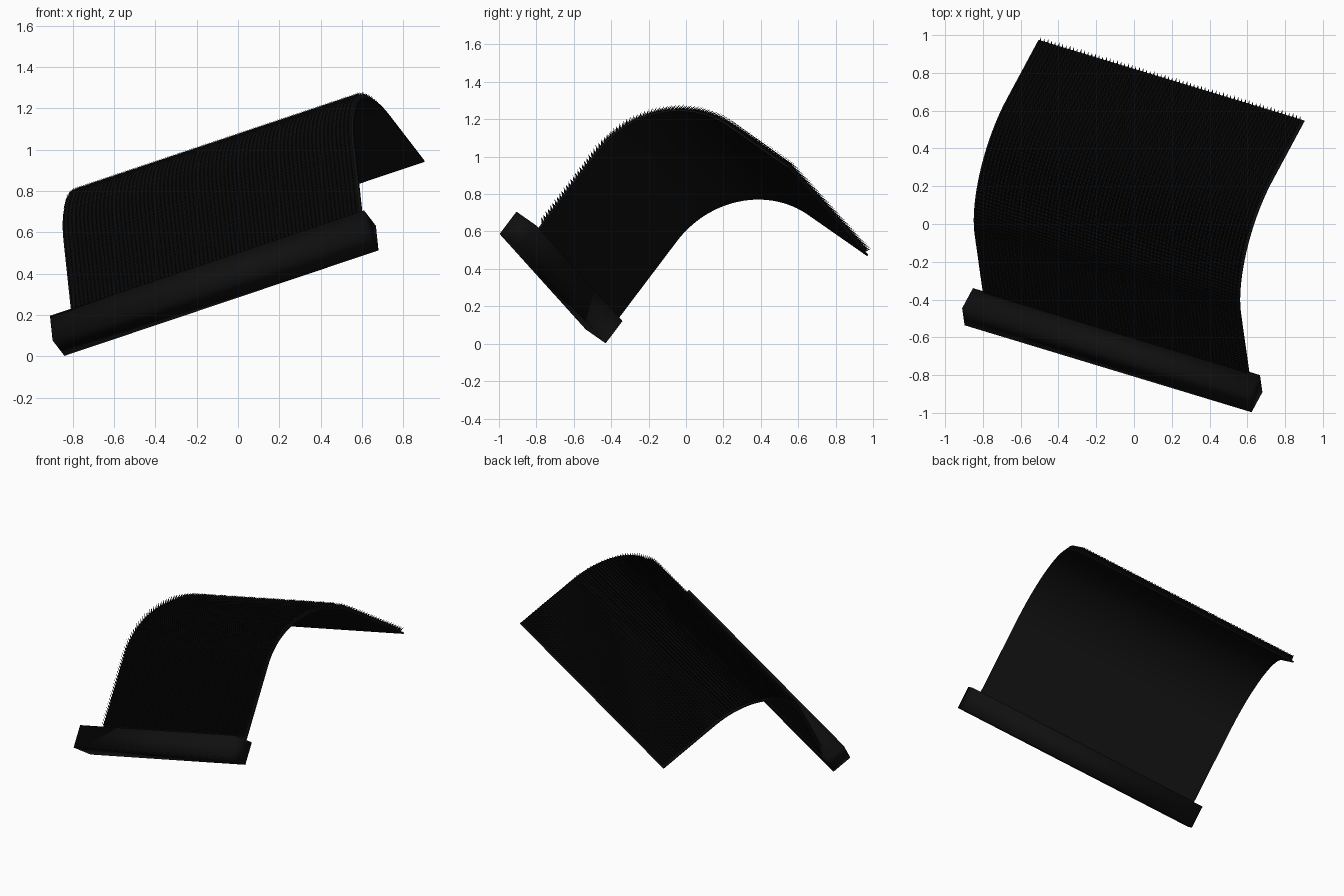
import bpy, bmesh, math
from mathutils import Vector, Matrix

if "Cube" in bpy.data.objects:
    bpy.data.objects.remove(bpy.data.objects["Cube"])

# Tilted frame: local X along the bar, Y across (q), Z along the strip start (p)
u = Vector((0.911, -0.276, 0.306)).normalized()
p = Vector((-0.09, 0.60, 0.79))
p = (p - u * p.dot(u)).normalized()
q = p.cross(u).normalized()
origin = Vector((-0.115, -0.668, 0.354))
frame = Matrix((u, q, p)).transposed().to_4x4()
frame.translation = origin

black = bpy.data.materials.new("black")
black.diffuse_color = (0.005, 0.005, 0.005, 1)
black.use_nodes = True
black.node_tree.nodes["Principled BSDF"].inputs["Base Color"].default_value = black.diffuse_color

HALF = 0.772           # half width of the strip
RISE, RADIUS, RUN = 0.515, 0.518, 0.422
ARC = RADIUS * math.pi / 2
LENGTH = RISE + ARC + RUN
BASE, HEIGHT = 0.010, 0.044   # backing thickness, total height with bristles
ROWS, COLS = 85, 72


def path(s, h):
    """Point at arc length s, offset h to the outer side, as (q, p)."""
    y0, z0 = 0.071, 0.074
    if s < RISE:
        return (y0 - h, z0 + s)
    if s < RISE + ARC:
        a = (s - RISE) / RADIUS
        r = RADIUS + h
        return (y0 + RADIUS - r * math.cos(a), z0 + RISE + r * math.sin(a))
    return (y0 + RADIUS + s - RISE - ARC, z0 + RISE + RADIUS + h)


def finish(name, bm, smooth):
    bmesh.ops.recalc_face_normals(bm, faces=bm.faces)
    me = bpy.data.meshes.new(name)
    bm.to_mesh(me)
    bm.free()
    ob = bpy.data.objects.new(name, me)
    ob.matrix_world = frame
    me.materials.append(black)
    bpy.context.collection.objects.link(ob)
    if smooth == "full":
        me.shade_smooth()
    elif smooth == "angle":
        bpy.ops.object.select_all(action='DESELECT')
        bpy.context.view_layer.objects.active = ob
        ob.select_set(True)
        bpy.ops.object.shade_smooth_by_angle(angle=math.radians(30))


# Square bar holding the strip
bm = bmesh.new()
bmesh.ops.create_cube(bm, size=1)
bmesh.ops.scale(bm, vec=(1.668, 0.142, 0.15), verts=bm.verts)
finish("bar", bm, "full")

# Bent smooth backing sheet
bm = bmesh.new()
steps = [0, RISE] + [RISE + ARC * i / 32 for i in range(1, 33)] + [LENGTH]
rings = []
for s in steps:
    (yi, zi), (yo, zo) = path(s, 0), path(s, BASE)
    rings.append([bm.verts.new(c) for c in
                  ((-HALF, yi, zi), (HALF, yi, zi), (HALF, yo, zo), (-HALF, yo, zo))])
for a, b in zip(rings, rings[1:]):
    for i in range(4):
        j = (i + 1) % 4
        bm.faces.new((a[i], a[j], b[j], b[i]))
bm.faces.new(rings[0])
bm.faces.new(rings[-1][::-1])
finish("backing_sheet", bm, "angle")

# Fine pointed bristles on the outer side, leaning towards the free end
bm = bmesh.new()
pitch = (LENGTH - 0.04) / ROWS
gap = 2 * (HALF - 0.018) / (COLS - 1)
for i in range(ROWS):
    tip = LENGTH - i * pitch
    root = tip - 0.026
    corners = [(0.009, 0), (0, 0.009), (-0.009, 0), (0, -0.009)]
    for c in range(COLS):
        x = -HALF + 0.018 + c * gap
        ring = [bm.verts.new((x + dx, *path(root + ds, BASE - 0.001))) for dx, ds in corners]
        top = bm.verts.new((x, *path(tip, HEIGHT)))
        for k in range(4):
            bm.faces.new((ring[k], ring[(k + 1) % 4], top))
finish("bristles", bm, None)
